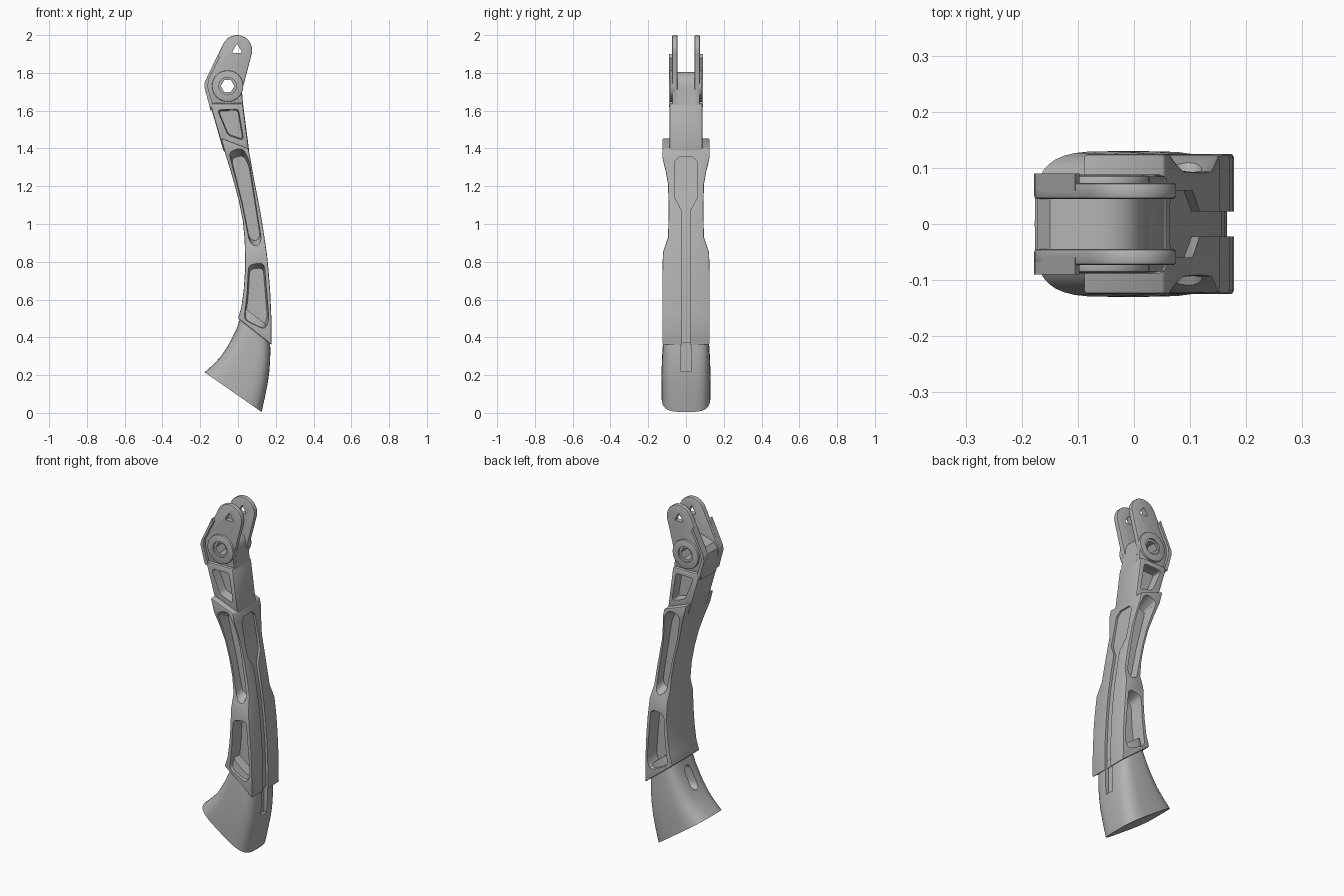
import bpy, bmesh
from math import cos, sin, pi, radians
from mathutils import Vector

if "Cube" in bpy.data.objects:
    bpy.data.objects.remove(bpy.data.objects["Cube"])

grey = bpy.data.materials.new("satin_grey")
grey.use_nodes = True
grey.diffuse_color = (0.45, 0.45, 0.45, 1)
grey.node_tree.nodes["Principled BSDF"].inputs["Base Color"].default_value = grey.diffuse_color


def skin(name, rings):
    """Closed solid through a list of equal-length rings of points."""
    bm = bmesh.new()
    loops = [[bm.verts.new(p) for p in ring] for ring in rings]
    n = len(loops[0])
    for a, b in zip(loops, loops[1:]):
        for i in range(n):
            j = (i + 1) % n
            bm.faces.new((a[i], a[j], b[j], b[i]))
    bm.faces.new(loops[0])
    bm.faces.new(loops[-1])
    bmesh.ops.recalc_face_normals(bm, faces=bm.faces)
    mesh = bpy.data.meshes.new(name)
    bm.to_mesh(mesh)
    bm.free()
    mesh.materials.append(grey)
    ob = bpy.data.objects.new(name, mesh)
    bpy.context.collection.objects.link(ob)
    return ob


def prism(name, outline, y0, y1, scale0=1, scale1=1):
    """Side outline (x, z) extruded along y, optionally tapered."""
    c = sum((Vector(p) for p in outline), Vector((0, 0))) / len(outline)
    rings = []
    for y, s in ((y0, scale0), (y1, scale1)):
        pts = [c + (Vector(p) - c) * s for p in outline]
        rings.append([(p.x, y, p.y) for p in pts])
    return skin(name, rings)


def arc(cx, cz, r, a0, a1, n):
    return [(cx + r * cos(radians(a0 + (a1 - a0) * i / n)),
             cz + r * sin(radians(a0 + (a1 - a0) * i / n))) for i in range(n + 1)]


def circle(c, r, n, turn=0):
    return arc(*c, r, turn, turn + 360 - 360 / n, n - 1)


def rounded(points, r, n=3):
    """Round the corners of a side outline."""
    out = []
    for i, p in enumerate(points):
        p, a, b = Vector(p), Vector(points[i - 1]), Vector(points[(i + 1) % len(points)])
        s = p + (a - p).normalized() * min(r, (a - p).length * 0.45)
        e = p + (b - p).normalized() * min(r, (b - p).length * 0.45)
        for k in range(n + 1):
            t = k / n
            out.append(tuple(s * (1 - t) ** 2 + p * 2 * t * (1 - t) + e * t * t))
    return out


def box_ring(xl, zl, xr, zr, hw):
    return [(xl, -hw, zl), (xr, -hw, zr), (xr, hw, zr), (xl, hw, zl)]


def oval_ring(xl, zl, xr, zr, hw, n=40, power=0.55):
    """Squarish oval section spanning the two side points."""
    ring = []
    for i in range(n):
        a = 2 * pi * i / n
        u = abs(cos(a)) ** power * (1 if cos(a) > 0 else -1)
        v = abs(sin(a)) ** power * (1 if sin(a) > 0 else -1)
        t = (u + 1) / 2
        ring.append((xl + (xr - xl) * t, hw * v, zl + (zr - zl) * t))
    return ring


def apply(ob, mod):
    bpy.context.view_layer.objects.active = ob
    bpy.ops.object.modifier_apply(modifier=mod.name)


def bevel(ob, width=0.006):
    mod = ob.modifiers.new("bevel", "BEVEL")
    mod.width, mod.segments, mod.limit_method = width, 2, "ANGLE"
    mod.angle_limit = radians(40)
    apply(ob, mod)


def cut(obs, cutter):
    for ob in obs:
        mod = ob.modifiers.new("cut", "BOOLEAN")
        mod.operation, mod.solver, mod.object = "DIFFERENCE", "EXACT", cutter
        apply(ob, mod)
    bpy.data.objects.remove(cutter)


def smooth(ob, angle=30):
    bpy.ops.object.select_all(action="DESELECT")
    ob.select_set(True)
    bpy.context.view_layer.objects.active = ob
    bpy.ops.object.shade_smooth_by_angle(angle=radians(angle))


pivot = (-0.055, 1.73)
sides = {"front": -1, "back": 1}

# Long sleeve: left edge, right edge and half width from top to bottom
stations = [
    (-.09, 1.455, .055, 1.40, .125), (-.07, 1.38, .065, 1.35, .125),
    (-.045, 1.30, .077, 1.28, .108), (-.02, 1.215, .09, 1.21, .095),
    (.005, 1.12, .108, 1.12, .093), (.025, 1.02, .126, 1.02, .093),
    (.035, .92, .14, .93, .095), (.037, .84, .152, .85, .122),
    (.037, .75, .162, .75, .125), (.03, .65, .17, .65, .125),
    (.018, .56, .176, .52, .125), (0, .50, .178, .36, .125)]
sleeve = skin("sleeve", [box_ring(*s) for s in stations])
bevel(sleeve)

# Groove along the outer edge of the sleeve, wide above and narrow below
groove = [(.069, 1.355, .035), (.071, 1.33, .06), (.091, 1.21, .06), (.103, 1.14, .06),
          (.117, 1.07, .022), (.14, .93, .022), (.152, .85, .022), (.162, .75, .022),
          (.17, .65, .022), (.176, .52, .022), (.18, .30, .022)]
cut([sleeve], skin("groove_cutter", [box_ring(x - .014, z, x + .06, z, w) for x, z, w in groove]))

# Flared foot
foot = skin("foot", [oval_ring(*s) for s in (
    (.03, .56, .160, .46, .11), (.008, .49, .170, .37, .117), (-.008, .445, .172, .33, .121),
    (-.035, .39, .170, .27, .124), (-.06, .345, .166, .22, .127), (-.09, .30, .158, .16, .129),
    (-.13, .257, .144, .09, .13), (-.177, .215, .125, .005, .13))])
cut([foot], skin("foot_groove_cutter", [box_ring(.15, z, .25, z, .026) for z in (.22, .42)]))
slot = [(y, z - .40) for y, z in arc(0, .43, .028, 0, 180, 8) + arc(0, .36, .028, 180, 360, 8)]
cut([foot], skin("slot_cutter", [[(x + z * .55, y, z + .40) for y, z in slot] for x in (-.12, .03)]))

# Upper link and the rounded block between the fork arms
link = prism("upper_link", [(-.150, 1.64), (.026, 1.64), (.06, 1.38), (-.075, 1.38)], -.088, .088)
bevel(link, .012)
core = prism("pivot_block", [(-.145, 1.60), (-.172, 1.71), (-.172, 1.75), (-.150, 1.78)]
             + arc(*pivot, .075, 110, 0, 8) + [(.022, 1.69), (.03, 1.60)], -.05, .05)

# Fork arms, raised rims and pivot washers on both sides
arm_outline = (arc(-.005, 1.92, .08, -12, 155, 14)
               + [(-.165, 1.775), (-.176, 1.75), (-.178, 1.725), (-.145, 1.60), (.03, 1.60), (.02, 1.70)])
rim_outline = [(-.105, 1.90), (-.165, 1.775), (-.176, 1.75), (-.178, 1.725), (-.150, 1.62),
               (-.130, 1.62), (-.160, 1.725), (-.155, 1.765), (-.097, 1.88)]
arms, washers = [], []
for side, s in sides.items():
    arm = prism(side + "_fork_arm", arm_outline, s * .045, s * .073)
    bevel(arm, .005)
    arms.append(arm)
    prism(side + "_fork_rim", rim_outline, s * .06, s * .09)
    washer = prism(side + "_pivot_washer", circle(pivot, .083, 32), s * .06, s * .086)
    bevel(washer, .004)
    cut([washer], prism("bore_cutter", circle(pivot, .046, 24), s * .076, s * .1))
    cut([link], prism("seat_cutter", circle(pivot, .092, 32), s * .073, s * .11))
    washers.append(washer)

# Hex pivot hole and small triangular hole at the tip
cut(arms + washers + [core], prism("hex_cutter", circle(pivot, .036, 6), -.2, .2))
cut(arms, prism("tip_cutter", rounded(circle((-.005, 1.922), .033, 3, 90), .012), -.2, .2))

# Tapered pockets on both sides
pockets = [
    (link, .035, .02, [(-.115, 1.61), (.005, 1.615), (.035, 1.435), (-.055, 1.465)]),
    (sleeve, .045, .03, [(-.052, 1.39), (.025, 1.41), (.06, 1.34), (.13, .90),
                         (.105, .865), (.062, .885), (.02, 1.10)]),
    (sleeve, .05, .03, [(.055, .79), (.14, .80), (.166, .49), (.145, .435), (.03, .49), (.047, .63)])]
for body, floor, radius, outline in pockets:
    for s in sides.values():
        cut([body], prism("pocket_cutter", rounded(outline, radius), s * .16, s * floor, 1.04, .84))

for ob in [sleeve, foot, link, core] + arms + washers:
    smooth(ob)
